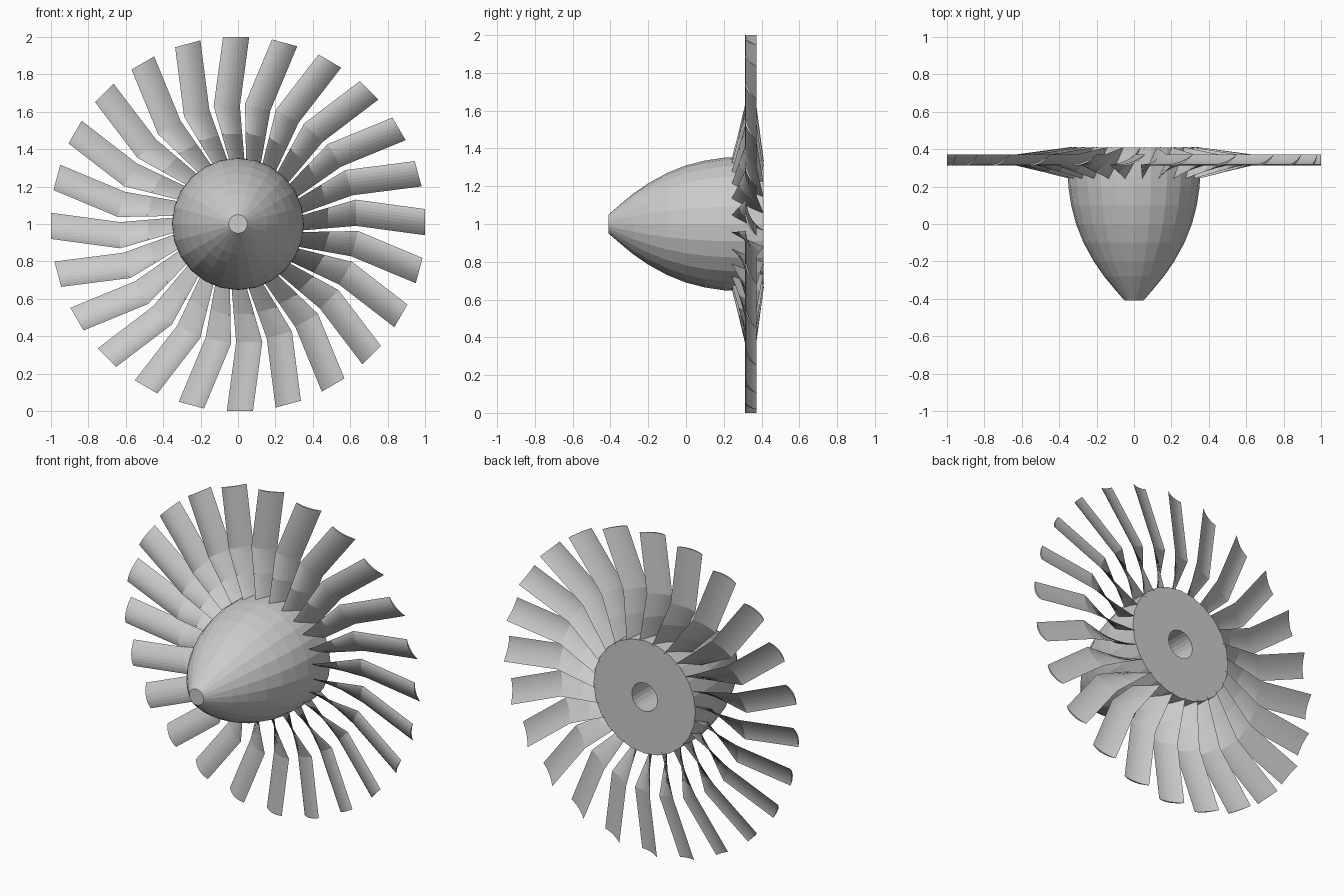
import bpy, bmesh, math
from mathutils import Matrix, Vector

if "Cube" in bpy.data.objects:
    bpy.data.objects.remove(bpy.data.objects["Cube"])

CENTRE = Vector((0, 0, 1))
BLADES = 24


def make_object(name, bm):
    bmesh.ops.recalc_face_normals(bm, faces=bm.faces)
    mesh = bpy.data.meshes.new(name)
    bm.to_mesh(mesh)
    bm.free()
    obj = bpy.data.objects.new(name, mesh)
    bpy.context.collection.objects.link(obj)
    return obj


def lathe(name, profile, sides):
    """Revolve (y, radius) points around the y axis; zero radius closes the end."""
    bm = bmesh.new()
    rings = []
    for y, r in profile:
        rings.append([bm.verts.new(CENTRE + Vector((r * math.sin(a), y, r * math.cos(a))))
                      for a in (2 * math.pi * i / sides for i in range(sides))])
    for a, b in zip(rings, rings[1:]):
        for i in range(sides):
            j = (i + 1) % sides
            bm.faces.new((a[i], a[j], b[j], b[i]))
    bm.faces.new(rings[0])
    bm.faces.new(rings[-1])
    return make_object(name, bm)


def section(x0, x1, y0, y1, bow, thick, radius, steps=8):
    """Crescent blade section: front edge bows forward, back edge a little less."""
    front, back = [], []
    for i in range(steps + 1):
        t = i / steps
        x, y = x0 + (x1 - x0) * t, y0 + (y1 - y0) * t
        arch = 4 * t * (1 - t)
        front.append(Vector((x, y - bow * arch, radius)))
        if 0 < i < steps:
            back.append(Vector((x, y - (bow - thick) * arch, radius)))
    return front + back[::-1]


# spinner and hub with the shaft bore in the flat back
lathe("spinner_hub", [
    (-0.41, 0.05), (-0.35, 0.102), (-0.28, 0.16), (-0.20, 0.215), (-0.10, 0.27),
    (0.0, 0.31), (0.10, 0.336), (0.20, 0.351), (0.26, 0.353), (0.41, 0.352),
    (0.41, 0.088), (0.16, 0.088)], 24)

# fan blades: twisted root blending into a straight, leaning outer panel
root = section(-0.045, 0.035, 0.24, 0.412, 0.012, 0.010, 0.335)
kink = section(-0.13, 0.01, 0.318, 0.372, 0.024, 0.011, 0.63)
tip = section(-0.08, 0.06, 0.318, 0.372, 0.024, 0.011, 1.0)
mid = [a.lerp(b, 0.5) for a, b in zip(root, kink)]

for k in range(BLADES):
    spin = Matrix.Rotation(2 * math.pi * k / BLADES, 4, 'Y')
    bm = bmesh.new()
    rings = [[bm.verts.new(CENTRE + spin @ p) for p in s] for s in (root, mid, kink, tip)]
    n = len(root)
    for a, b in zip(rings, rings[1:]):
        for i in range(n):
            j = (i + 1) % n
            bm.faces.new((a[i], a[j], b[j], b[i]))
    bm.faces.new(rings[0])
    bm.faces.new(rings[-1])
    make_object(f"fan_blade_{k + 1:02d}", bm)
